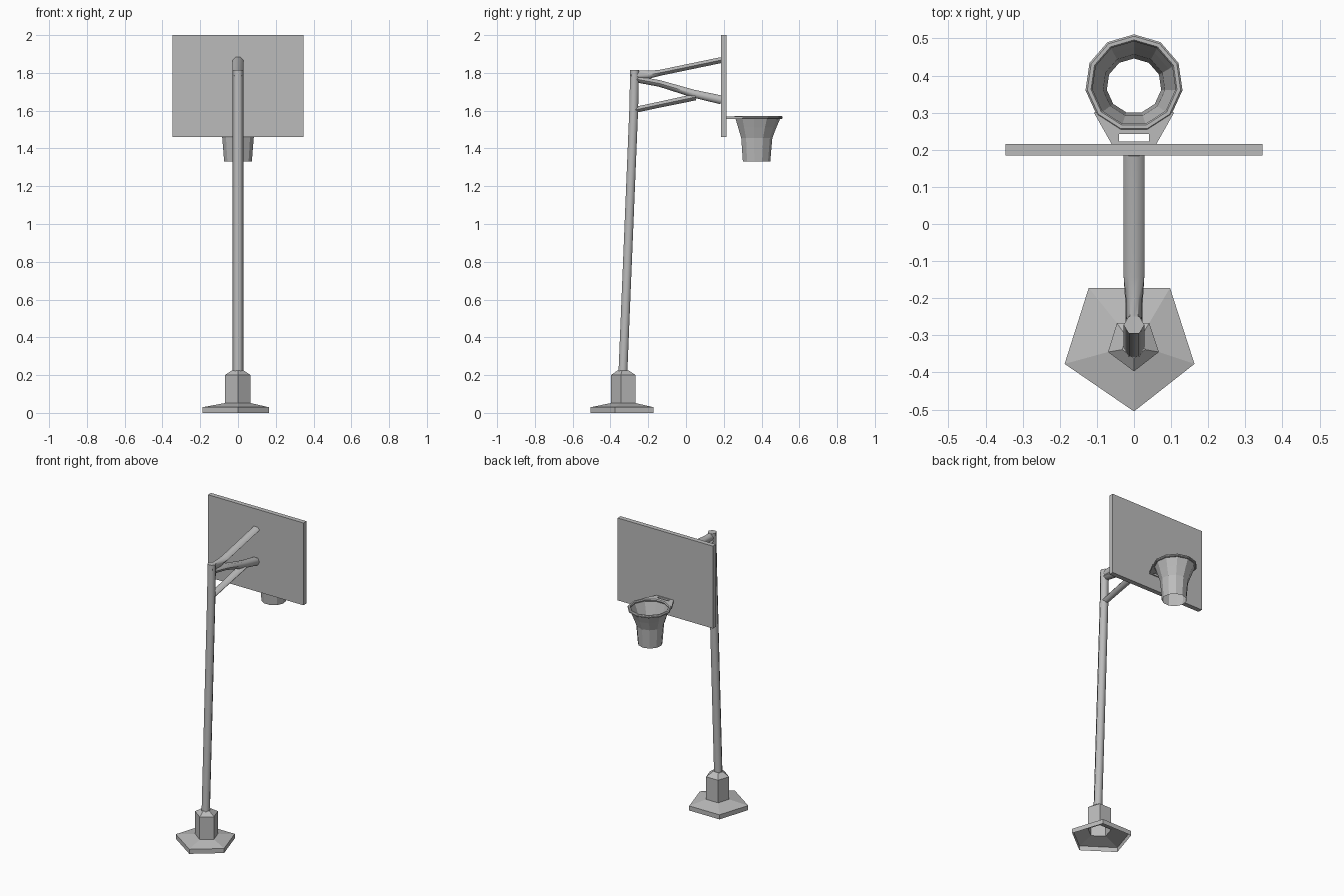
import bpy, bmesh
from math import sin, cos, pi, radians
from mathutils import Vector

cube = bpy.data.objects.get("Cube")
if cube:
    bpy.data.objects.remove(cube, do_unlink=True)

grey = bpy.data.materials.new("grey")
grey.use_nodes = True
grey.diffuse_color = (0.5, 0.5, 0.5, 1)
grey.node_tree.nodes["Principled BSDF"].inputs["Base Color"].default_value = (0.5, 0.5, 0.5, 1)


def finish(name, bm, smooth=None):
    """Turn a bmesh into a named object, optionally smooth shaded."""
    bmesh.ops.recalc_face_normals(bm, faces=bm.faces)
    mesh = bpy.data.meshes.new(name)
    bm.to_mesh(mesh)
    bm.free()
    mesh.materials.append(grey)
    obj = bpy.data.objects.new(name, mesh)
    bpy.context.collection.objects.link(obj)
    if smooth:
        bpy.ops.object.select_all(action="DESELECT")
        obj.select_set(True)
        bpy.context.view_layer.objects.active = obj
        bpy.ops.object.shade_smooth_by_angle(angle=radians(smooth))
    return obj


def loft(name, rings, cap_start=False, cap_end=False, closed=False, smooth=None):
    """Skin a list of equal-length point rings."""
    bm = bmesh.new()
    loops = [[bm.verts.new(p) for p in ring] for ring in rings]
    pairs = list(zip(loops, loops[1:]))
    if closed:
        pairs.append((loops[-1], loops[0]))
    for a, b in pairs:
        for i in range(len(a)):
            j = (i + 1) % len(a)
            bm.faces.new((a[i], a[j], b[j], b[i]))
    if cap_start:
        bm.faces.new(loops[0])
    if cap_end:
        bm.faces.new(loops[-1])
    return finish(name, bm, smooth)


def circle(cx, cy, z, r, sides, start):
    return [(cx + r * cos(start + 2 * pi * i / sides),
             cy + r * sin(start + 2 * pi * i / sides), z) for i in range(sides)]


def tube(name, path, sides=6):
    """Tube in the x = 0 plane; path holds (y, z, half width in x, half depth)."""
    pts = [Vector((0, y, z)) for y, z, _, _ in path]
    rings = []
    for i, (_, _, wide, deep) in enumerate(path):
        along = (pts[min(i + 1, len(pts) - 1)] - pts[max(i - 1, 0)]).normalized()
        normal = along.cross(Vector((1, 0, 0)))
        rings.append([pts[i] + Vector((wide * cos(a), 0, 0)) + normal * deep * sin(a)
                      for a in (2 * pi * k / sides for k in range(sides))])
    return loft(name, rings, True, True, smooth=65)


def prism(name, outline, z0, z1):
    rings = [[(x, y, z) for x, y in outline] for z in (z0, z1)]
    return loft(name, rings, True, True)


def box(name, x0, x1, y0, y1, z0, z1):
    return prism(name, [(x0, y0), (x1, y0), (x1, y1), (x0, y1)], z0, z1)


# Five-sided foot, hollow underneath, with its socket
foot = [(0, -0.505), (0.163, -0.377), (0.097, -0.172), (-0.122, -0.172), (-0.187, -0.377)]
socket = [(0, -0.397), (0.067, -0.345), (0.041, -0.267), (-0.046, -0.267), (-0.07, -0.345)]
collar = [(x * 0.45, -0.333 + (y + 0.333) * 0.45) for x, y in socket]
levels = [(foot, 0), (foot, 0.03), (socket, 0.052), (socket, 0.2), (collar, 0.225)]
loft("base", [[(x, y, z) for x, y in ring] for ring, z in levels], cap_end=True)

# Leaning pole and the struts that carry the board
tube("pole", [(-0.334, 0.215, 0.028, 0.027), (-0.277, 1.6, 0.028, 0.027),
              (-0.272, 1.815, 0.028, 0.027)])
tube("upper_arm", [(-0.29, 1.785, 0.02, 0.033), (-0.2, 1.79, 0.022, 0.025),
                   (-0.14, 1.8, 0.028, 0.018), (0.187, 1.868, 0.028, 0.018)])
tube("middle_arm", [(-0.27, 1.768, 0.02, 0.02), (-0.14, 1.744, 0.028, 0.02),
                    (0.04, 1.69, 0.028, 0.024), (0.187, 1.657, 0.028, 0.027)])
tube("lower_strut", [(-0.28, 1.602, 0.022, 0.018), (-0.14, 1.632, 0.025, 0.018),
                     (0.05, 1.672, 0.028, 0.02)])

# Board
box("backboard", -0.346, 0.346, 0.184, 0.215, 1.46, 2.0)

# Hoop, and the open net below it
SIDES = 11


def hoop_ring(r, z, cy=0.379):
    return circle(0, cy, z, r, SIDES, pi / 2)


loft("hoop", [hoop_ring(r, z) for r, z in
              ((0.132, 1.56), (0.132, 1.567), (0.127, 1.572), (0.117, 1.572),
               (0.113, 1.565), (0.117, 1.556), (0.127, 1.556))], closed=True)
loft("net", [hoop_ring(r, z, cy) for r, z, cy in
             ((0.12, 1.556, 0.378), (0.103, 1.51, 0.375), (0.084, 1.455, 0.373),
              (0.074, 1.33, 0.372))])

# Bracket between hoop and board
for side, label in ((1, "left"), (-1, "right")):
    outline = [(0.04, 0.215), (0.06, 0.215), (0.108, 0.3), (0.085, 0.3), (0.04, 0.262)]
    prism(label + "_bracket", [(side * x, y) for x, y in outline], 1.557, 1.57)
box("bracket_front_bar", -0.04, 0.04, 0.242, 0.262, 1.557, 1.57)
box("bracket_back_bar", -0.04, 0.04, 0.213, 0.222, 1.557, 1.57)
